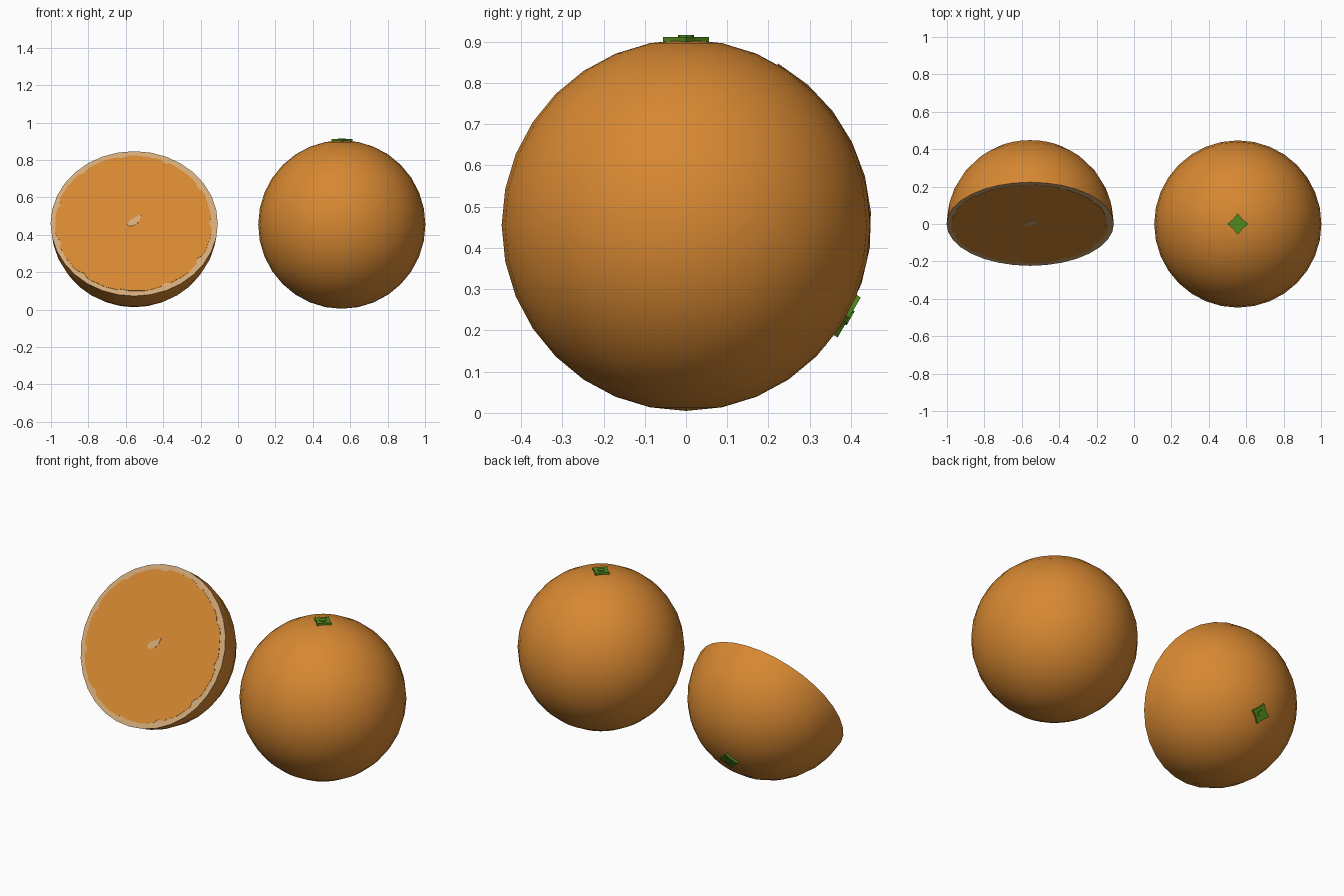
import bpy, bmesh, math, random
from mathutils import Matrix

if "Cube" in bpy.data.objects:
    bpy.data.objects.remove(bpy.data.objects["Cube"])

random.seed(4)
R = 0.447


def mat(name, rgb):
    m = bpy.data.materials.new(name)
    m.diffuse_color = (*rgb, 1)
    m.use_nodes = True
    m.node_tree.nodes["Principled BSDF"].inputs["Base Color"].default_value = m.diffuse_color
    return m


peel = mat("orange peel", (0.68, 0.246, 0.032))
pith = mat("pale pith", (0.65, 0.40, 0.19))
green = mat("stem green", (0.085, 0.25, 0.013))


def finish(bm, name, mats, frame):
    bmesh.ops.recalc_face_normals(bm, faces=bm.faces)
    me = bpy.data.meshes.new(name)
    bm.to_mesh(me)
    bm.free()
    for m in mats:
        me.materials.append(m)
    ob = bpy.data.objects.new(name, me)
    bpy.context.collection.objects.link(ob)
    ob.matrix_world = frame
    bpy.ops.object.select_all(action='DESELECT')
    ob.select_set(True)
    bpy.context.view_layer.objects.active = ob
    bpy.ops.object.shade_smooth_by_angle(angle=math.radians(35))
    return ob


def plate(name, pts, z0, z1, material, frame):
    """Thin flat plate from an outline of (x, y) points."""
    bm = bmesh.new()
    face = bm.faces.new([bm.verts.new((x, y, z0)) for x, y in pts])
    ext = bmesh.ops.extrude_face_region(bm, geom=[face])
    for v in ext["geom"]:
        if isinstance(v, bmesh.types.BMVert):
            v.co.z = z1
    return finish(bm, name, [material], frame)


def ring(radii):
    n = len(radii)
    return [(r * math.cos(2 * math.pi * i / n), r * math.sin(2 * math.pi * i / n))
            for i, r in enumerate(radii)]


def calyx(name, frame):
    """Four-pointed star with a small button, on the +z pole."""
    plate(name + "_calyx", ring([0.056, 0.041, 0.036, 0.041] * 4), 0.444, 0.457, green, frame)
    plate(name + "_stem_button", ring([0.02] * 8), 0.45, 0.461, green, frame)


def sphere():
    bm = bmesh.new()
    bmesh.ops.create_uvsphere(bm, u_segments=32, v_segments=16, radius=R)
    bmesh.ops.scale(bm, vec=(1, 1, 1.007), verts=bm.verts)
    return bm


# whole orange
whole = Matrix.Translation((0.555, 0, 0.455))
finish(sphere(), "whole_orange", [peel], whole)
calyx("whole", whole)

# half orange, cut face tilted up towards the front
half = Matrix.Translation((-0.555, 0, 0.46)) @ Matrix.Rotation(math.radians(60), 4, 'X')
bm = sphere()
bmesh.ops.bisect_plane(bm, geom=bm.verts[:] + bm.edges[:] + bm.faces[:],
                       plane_co=(0, 0, 0), plane_no=(0, 0, 1), clear_outer=True)
rim = [e for e in bm.edges if e.is_boundary]
for f in bmesh.ops.contextual_create(bm, geom=rim)["faces"]:
    f.material_index = 1
finish(bm, "half_orange", [peel, pith], half)
calyx("half", half @ Matrix.Rotation(math.pi, 4, 'X'))

# flesh with a slightly ragged edge, notched between segments
radii = [0.418 + random.uniform(-0.003, 0.003) - (0.012 if i % 8 == 0 else 0)
         for i in range(88)]
plate("flesh", [(x - 0.004, y) for x, y in ring(radii)], -0.001, 0.002, peel, half)

# pale core in the middle of the flesh
core = [(-0.036, -0.008), (-0.022, -0.018), (0.01, -0.008), (0.03, 0.018),
        (0.036, 0.056), (0.02, 0.048), (0.0, 0.032), (-0.024, 0.018)]
plate("core", core, 0.0, 0.004, pith, half)
